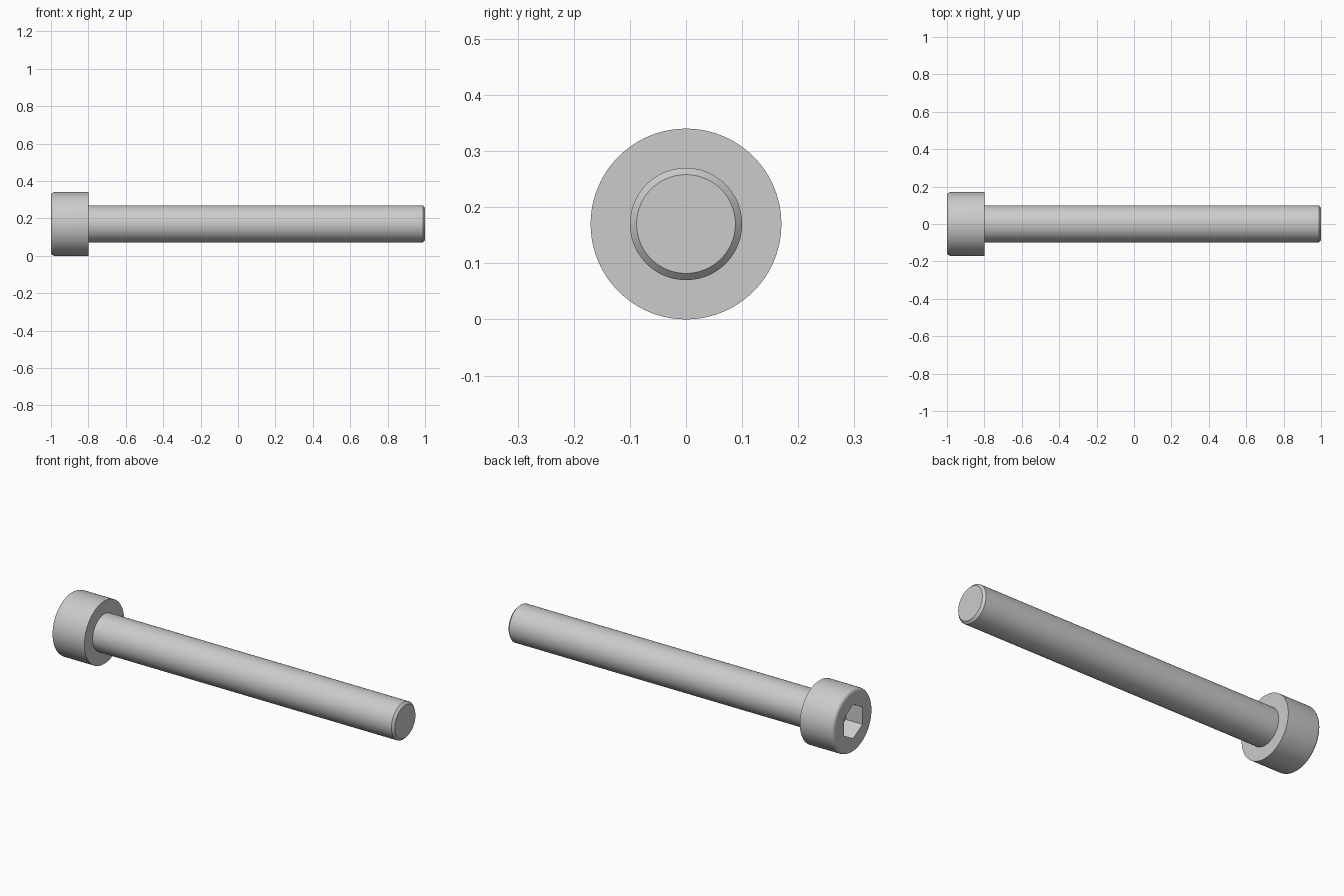
import bpy, bmesh, math
from mathutils import Matrix

if "Cube" in bpy.data.objects:
    bpy.data.objects.remove(bpy.data.objects["Cube"])

AXIS_Z = 0.17      # height of the screw axis
SEGMENTS = 96


def ring(bm, x, r, n, phase=0.0):
    """Circle of n vertices around the x axis."""
    return [bm.verts.new((x, r * math.sin(phase + 2 * math.pi * i / n),
                          AXIS_Z + r * math.cos(phase + 2 * math.pi * i / n)))
            for i in range(n)]


def lathe(name, profile, n):
    """Closed solid turned around the x axis from (x, radius) points."""
    bm = bmesh.new()
    rings = [ring(bm, x, r, n) for x, r in profile]
    for a, b in zip(rings, rings[1:]):
        for i in range(n):
            j = (i + 1) % n
            bm.faces.new((a[i], a[j], b[j], b[i]))
    bm.faces.new(rings[0])
    bm.faces.new(rings[-1])
    bmesh.ops.recalc_face_normals(bm, faces=bm.faces)
    mesh = bpy.data.meshes.new(name)
    bm.to_mesh(mesh)
    bm.free()
    obj = bpy.data.objects.new(name, mesh)
    bpy.context.collection.objects.link(obj)
    return obj


# Screw body: rounded head rim, flat underside, shank with chamfered tip
fillet = 0.02
rim = [(-1 + fillet * (1 - math.sin(t)), 0.17 - fillet * (1 - math.cos(t)))
       for t in [math.pi / 2 * (1 - k / 8) for k in range(9)]]
screw = lathe("socket_head_screw",
              rim + [(-0.8, 0.17), (-0.8, 0.10), (0.988, 0.10), (1.0, 0.088)],
              SEGMENTS)

# Hexagonal socket: 0.16 across flats, corners pointing up and down
socket = lathe("hex_socket_cutter",
               [(-1.1, 0.08 / math.cos(math.pi / 6)),
                (-0.9, 0.08 / math.cos(math.pi / 6))], 6)
socket.hide_render = True

cut = screw.modifiers.new("hex_socket", 'BOOLEAN')
cut.operation = 'DIFFERENCE'
cut.solver = 'EXACT'
cut.object = socket

bpy.context.view_layer.objects.active = screw
screw.select_set(True)
bpy.ops.object.modifier_apply(modifier=cut.name)
bpy.data.objects.remove(socket, do_unlink=True)

# Smooth turned surfaces, crisp edges elsewhere
bpy.ops.object.shade_smooth_by_angle(angle=math.radians(30))
